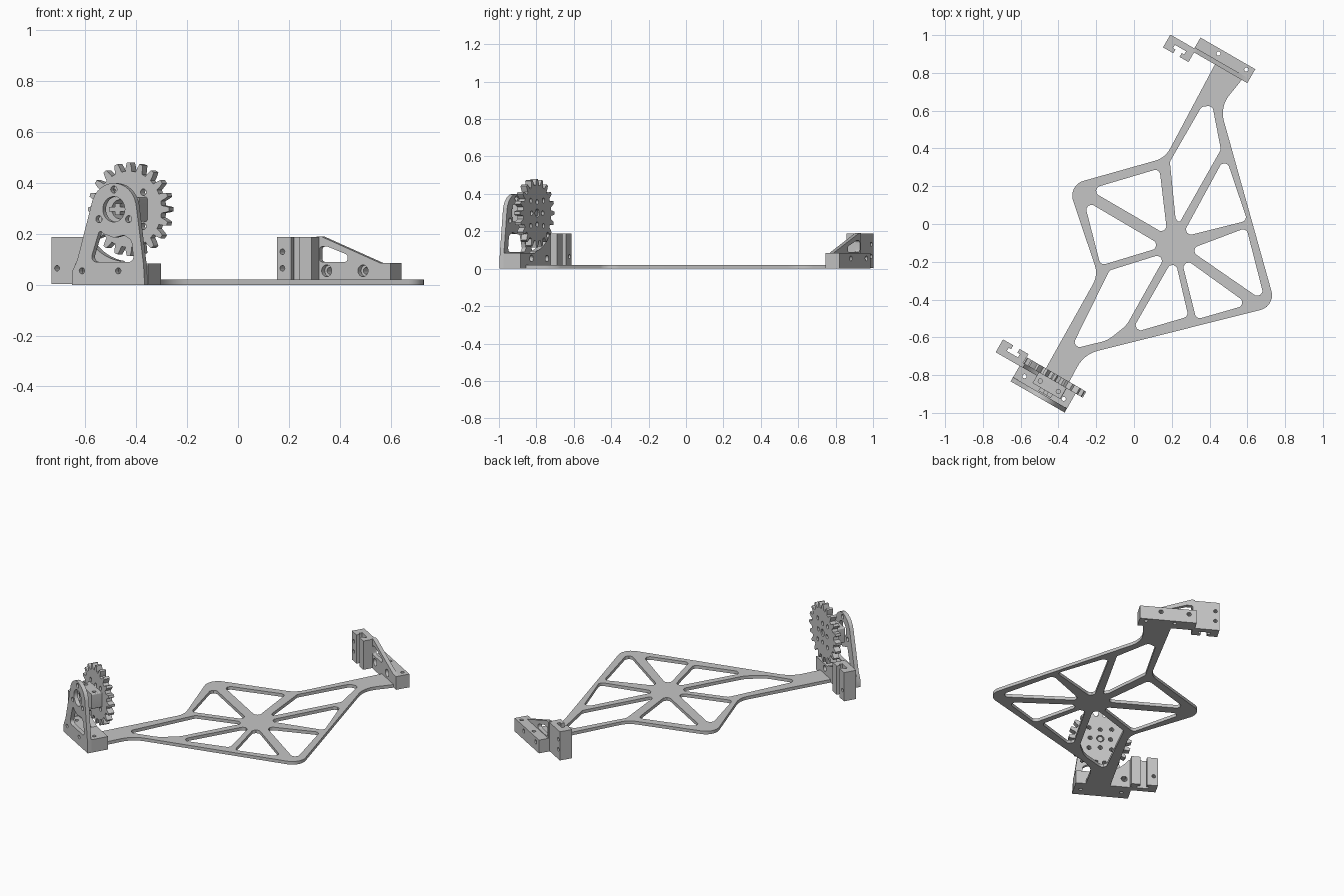
import bpy, bmesh, math
from mathutils import Vector

cube = bpy.data.objects.get("Cube")
if cube:
    bpy.data.objects.remove(cube, do_unlink=True)

grey = bpy.data.materials.new("plain_grey")
grey.use_nodes = True
GREY = (0.56, 0.56, 0.56, 1)
grey.diffuse_color = GREY
grey.node_tree.nodes["Principled BSDF"].inputs["Base Color"].default_value = GREY


def rounded(points, radius=0.0, steps=6):
    """Fillet the corners of a polygon; a point may carry its own radius."""
    out = []
    n = len(points)
    for i, point in enumerate(points):
        p = Vector(point[:2])
        r = point[2] if len(point) > 2 else radius
        a = Vector(points[i - 1][:2]) - p
        b = Vector(points[(i + 1) % n][:2]) - p
        half = a.angle(b) / 2
        if r <= 0 or half > 1.55:
            out.append(p)
            continue
        t = min(r / math.tan(half), 0.48 * a.length, 0.48 * b.length)
        r = t * math.tan(half)
        a.normalize()
        b.normalize()
        c = p + (a + b).normalized() * (r / math.sin(half))
        start, end = p + a * t - c, p + b * t - c
        for k in range(steps + 1):
            out.append(c + start.lerp(end, k / steps).normalized() * r)
    return out


def circle(x, y, r, n=20):
    return [Vector((x + r * math.cos(math.tau * k / n), y + r * math.sin(math.tau * k / n)))
            for k in range(n)]


def arc(x, y, r, a0, a1, n=12):
    angles = [math.radians(a0 + (a1 - a0) * k / n) for k in range(n + 1)]
    return [(x + r * math.cos(a), y + r * math.sin(a)) for a in angles]


def solid(name, loops, d0, d1, place):
    """Extrude an outline (with hole loops) from d0 to d1 in a placed frame."""
    bm = bmesh.new()
    for loop in loops:
        vs = [bm.verts.new((p[0], p[1], d0)) for p in loop]
        for i, v in enumerate(vs):
            bm.edges.new((vs[i - 1], v))
    bmesh.ops.triangle_fill(bm, edges=bm.edges[:], use_beauty=True)
    cap = bmesh.ops.extrude_face_region(bm, geom=bm.faces[:])["geom"]
    for v in cap:
        if isinstance(v, bmesh.types.BMVert):
            v.co.z = d1
    for v in bm.verts:
        v.co = place(*v.co)
    bmesh.ops.recalc_face_normals(bm, faces=bm.faces[:])
    mesh = bpy.data.meshes.new(name)
    bm.to_mesh(mesh)
    bm.free()
    mesh.materials.append(grey)
    obj = bpy.data.objects.new(name, mesh)
    bpy.context.collection.objects.link(obj)
    return obj


def drill(obj, holes, d0, d1, place):
    """Cut round holes along the depth axis of the given frame."""
    cutter = solid("drill_helper", [circle(*h) for h in holes], d0, d1, place)
    cutter.hide_render = True
    mod = obj.modifiers.new("holes", "BOOLEAN")
    mod.operation = "DIFFERENCE"
    mod.solver = "EXACT"
    mod.object = cutter
    graph = bpy.context.evaluated_depsgraph_get()
    baked = bpy.data.meshes.new_from_object(obj.evaluated_get(graph))
    obj.modifiers.clear()
    obj.data = baked
    bpy.data.objects.remove(cutter, do_unlink=True)


def frames(ox, oy, side):
    """Wall frame (along, up, inward) and floor frame (along, inward, up)."""
    o = Vector((ox, oy, 0))
    u = Vector((0.866, -0.5, 0))
    w = Vector((0.5, 0.866, 0)) * side
    up = Vector((0, 0, 1))
    return (lambda a, b, d: o + u * a + up * b + w * d,
            lambda a, b, d: o + u * a + w * b + up * d)


# Flat spoked plate with two arms
outline = rounded([
    (0.45, 0.885, 0), (0.6, 0.80, 0), (0.455, 0.62, 0.15), (0.75, -0.435, 0.08),
    (-0.265, -0.69, 0.17), (-0.386, -0.917, 0), (-0.513, -0.847, 0),
    (-0.19, -0.27, 0.12), (-0.35, 0.205, 0.08), (0.165, 0.35, 0.13)])
openings = [
    [(0.19, 0.33), (0.357, 0.62), (0.415, 0.627), (0.46, 0.394), (0.24, 0.005), (0.22, 0.03)],
    [(0.484, 0.36), (0.6, 0.018), (0.25, -0.07)],
    [(0.595, -0.02), (0.696, -0.415), (0.29, -0.135)],
    [(0.246, -0.167), (0.606, -0.426), (0.33, -0.505)],
    [(0.214, -0.172), (0.288, -0.49), (-0.02, -0.58)],
    [(-0.13, -0.246), (0.177, -0.15), (-0.04, -0.537, 0.15), (-0.14, -0.616, 0.15),
     (-0.336, -0.664)],
    [(-0.267, 0.13), (0.156, -0.119), (-0.177, -0.22)],
    [(-0.24, 0.183), (0.135, 0.294), (0.177, -0.06)],
]
solid("spoked_plate", [outline] + [rounded(o, 0.026) for o in openings],
      0, 0.02, lambda a, b, d: Vector((a, b, d)))


def slotted_clip(name, w, wall, floor):
    """Upright clip with a T slot facing inward."""
    slot = [(-0.083, 0.078), (-0.083, 0.055), (-0.098, 0.055), (-0.098, 0.035),
            (-0.03, 0.035), (-0.03, 0.055), (-0.045, 0.055), (-0.045, 0.078)]
    loop = [(0.01, 0), (-0.146, 0), (-0.146, 0.078)] + slot + [(0.01, 0.078)]
    clip = solid(name, [[(a, w + b) for a, b in loop]], 0.003, 0.187, floor)
    drill(clip, [(-0.122, z, 0.011) for z in (0.065, 0.13)], w - 0.05, w + 0.12, wall)


# Rear bracket: drilled base, sloped wall with window, clip
wall, floor = frames(0.352, 0.987, -1)
screws = (0.045, 0.21)
base = solid("rear_base", [[(0, 0), (0.335, 0), (0.335, 0.085), (0, 0.085)]]
             + [circle(u, 0.055, 0.013) for u in screws], 0, 0.06, wall)
drill(base, [(0.125, 0.026, 0.011), (0.295, 0.026, 0.011)], -0.1, 0.2, floor)
window = rounded([(0.012, 0.09), (0.14, 0.09), (0.14, 0.118), (0.05, 0.15), (0.012, 0.15)], 0.012)
solid("rear_sloped_wall",
      [[(0, 0), (0.335, 0), (0.335, 0.085), (0.29, 0.085), (0.02, 0.19), (0, 0.19)], window]
      + [circle(u, 0.055, 0.023) for u in screws], 0.06, 0.085, wall)
slotted_clip("rear_clip", 0.066, wall, floor)

# Front bracket: base, A-shaped frame, curved gusset, clip
wall, floor = frames(-0.653, -0.833, 1)
AX, AZ = 0.19, 0.297
base = solid("front_base", [[(0, 0), (0.33, 0), (0.33, 0.083), (0, 0.083)]]
             + [circle(u, 0.055, 0.018) for u in screws], 0.025, 0.13, wall)
drill(base, [(0.05, 0.06, 0.011), (0.29, 0.06, 0.011)], -0.1, 0.2, floor)
profile = rounded([(0, 0), (0.33, 0), (0.325, 0.08, 0.05)] + arc(AX, AZ, 0.103, 12, 160)
                  + [(0.025, 0.1, 0.08), (0, 0.05)])
frame_window = rounded([(0.082, 0.09), (0.282, 0.09), (0.27, 0.175), (0.235, 0.195),
                        (0.19, 0.185), (0.145, 0.2), (0.125, 0.215)], 0.02)
bolts = [circle(AX + 0.078 * math.cos(a), AZ + 0.078 * math.sin(a), 0.014)
         for a in (math.radians(90 + 120 * k) for k in range(3))]
solid("front_a_frame", [profile, frame_window, circle(AX, AZ, 0.05, 32)] + bolts
      + [circle(u, 0.055, 0.012) for u in screws], 0, 0.025, wall)
solid("front_gusset", [[(0, 0.07), (0.19, 0.07)] + arc(AX, AZ, 0.205, 262, 214)
                       + [(0, 0.187)]], 0.095, 0.13, wall)
slotted_clip("front_clip", 0.094, wall, floor)

# Drive block between frame and gear, with a crossed shaft inside
block = solid("drive_block", [rounded([(AX - 0.085, AZ - 0.048), (AX + 0.085, AZ - 0.048),
                                       (AX + 0.085, AZ + 0.048), (AX - 0.085, AZ + 0.048)], 0.006),
                              circle(AX, AZ, 0.038, 24)], 0.05, 0.117, wall)
drill(block, [(AX - 0.055, 0.08, 0.011), (AX + 0.055, 0.08, 0.011)], 0.2, 0.4, floor)
for name, a, b in (("shaft_bar_flat", 0.038, 0.009), ("shaft_bar_upright", 0.012, 0.022)):
    solid(name, [[(AX - a, AZ - b), (AX + a, AZ - b), (AX + a, AZ + b), (AX - a, AZ + b)]],
          0.03, 0.12, wall)

# Spur gear
TEETH = 20
tooth = [(-0.31, 0.15), (-0.23, 0.168), (-0.13, 0.184), (0.13, 0.184), (0.23, 0.168), (0.31, 0.15)]
teeth = []
for k in range(TEETH):
    for f, r in tooth:
        a = math.tau * (k + f) / TEETH
        teeth.append((AX + r * math.cos(a), AZ + r * math.sin(a)))
gear_holes = [circle(AX + r * math.cos(a), AZ + r * math.sin(a), 0.013)
              for r, turn in ((0.06, 0), (0.095, 0.5))
              for a in (math.tau * (k + turn) / 4 for k in range(4))]
solid("spur_gear", [teeth, circle(AX, AZ, 0.022)] + gear_holes, 0.116, 0.153, wall)
solid("gear_centre_nut", [circle(AX, AZ, 0.018, 6)], 0.11, 0.148, wall)

# Smooth the curved sides, keep hard edges
bpy.ops.object.select_all(action="DESELECT")
for obj in bpy.context.collection.objects:
    if obj.type == "MESH" and grey.name in obj.data.materials:
        obj.select_set(True)
        bpy.context.view_layer.objects.active = obj
bpy.ops.object.shade_smooth_by_angle(angle=math.radians(30))
